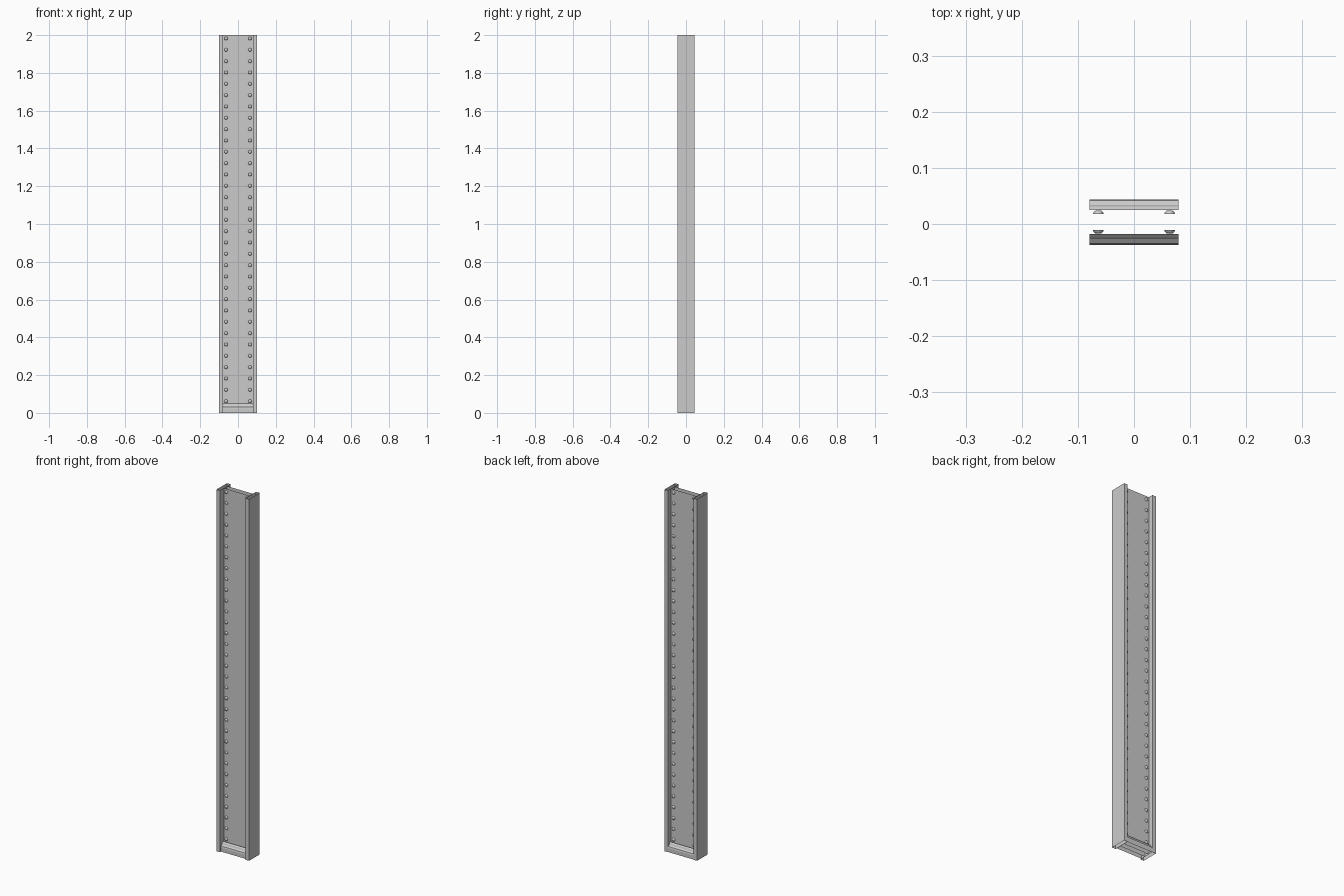
import bpy, bmesh, math
from mathutils import Matrix

cube = bpy.data.objects.get("Cube")
if cube:
    bpy.data.objects.remove(cube, do_unlink=True)

# Single steel colour
steel = bpy.data.materials.new("steel_grey")
steel.use_nodes = True
colour = (0.6, 0.6, 0.6, 1)
steel.diffuse_color = colour
steel.node_tree.nodes["Principled BSDF"].inputs["Base Color"].default_value = colour

HEIGHT = 2.0
OUTER, INNER, DEPTH = 0.1, 0.079, 0.046
WEB = {"front": (-0.011, -1), "back": (0.018, 1)}


def finish(name, bm):
    mesh = bpy.data.meshes.new(name)
    bm.to_mesh(mesh)
    bm.free()
    mesh.materials.append(steel)
    obj = bpy.data.objects.new(name, mesh)
    bpy.context.collection.objects.link(obj)
    return obj


def sweep(name, outline, shift):
    """Open sheet made by moving an outline along a straight line."""
    bm = bmesh.new()
    verts = [bm.verts.new(p) for p in outline]
    edges = [bm.edges.new(pair) for pair in zip(verts, verts[1:])]
    new = bmesh.ops.extrude_edge_only(bm, edges=edges)["geom"]
    moved = [g for g in new if isinstance(g, bmesh.types.BMVert)]
    bmesh.ops.translate(bm, verts=moved, vec=shift)
    bmesh.ops.remove_doubles(bm, verts=bm.verts, dist=1e-5)
    return bm


# Flanges: open-ended tubes, left and right
for side, s in (("left", 1), ("right", -1)):
    a, b = sorted((s * INNER, s * OUTER))
    loop = [(a, -DEPTH, 0), (b, -DEPTH, 0), (b, DEPTH, 0), (a, DEPTH, 0), (a, -DEPTH, 0)]
    bm = sweep("flange", loop, (0, 0, HEIGHT))
    bmesh.ops.recalc_face_normals(bm, faces=bm.faces)
    finish(side + "_flange", bm)

for face, (y, d) in WEB.items():
    # Web sheet between the flanges
    bm = sweep("web", [(d * INNER, y, 0), (-d * INNER, y, 0)], (0, 0, HEIGHT))
    bm.normal_update()
    if bm.faces[:][0].normal.y * d < 0:
        bmesh.ops.reverse_faces(bm, faces=bm.faces)
    finish(face + "_web", bm)

    # Stepped foot plate across the bottom
    steps = [(0.007, 0.05), (0.013, 0.044), (0.016, 0.036), (0.024, 0.03), (0.026, 0.022), (0.026, 0)]
    bm = sweep("foot", [(-INNER, y + d * o, z) for o, z in steps], (2 * INNER, 0, 0))
    bm.normal_update()
    if sum(f.normal.y * f.calc_area() for f in bm.faces) * d < 0:
        bmesh.ops.reverse_faces(bm, faces=bm.faces)
    finish(face + "_foot_plate", bm)

    # Two columns of domed rivets
    bm = bmesh.new()
    turn = Matrix.Rotation(-d * math.pi / 2, 4, "X")
    for x in (-0.0635, 0.0635):
        for i in range(33):
            place = Matrix.Translation((x, y, 0.062 + i * 0.06)) @ turn
            rings = []
            for r, h in ((0.0095, 0), (0.0085, 0.003), (0.005, 0.006)):
                rings.append([bm.verts.new(place @ Matrix.Rotation(k * math.pi / 4, 4, "Z")
                                           @ Matrix.Translation((r, 0, h)).translation)
                              for k in range(8)])
            for low, high in zip(rings, rings[1:]):
                for k in range(8):
                    n = (k + 1) % 8
                    bm.faces.new((low[k], low[n], high[n], high[k]))
            bm.faces.new(rings[-1])
    rivets = finish(face + "_rivets", bm)
    rivets.data.shade_smooth()
